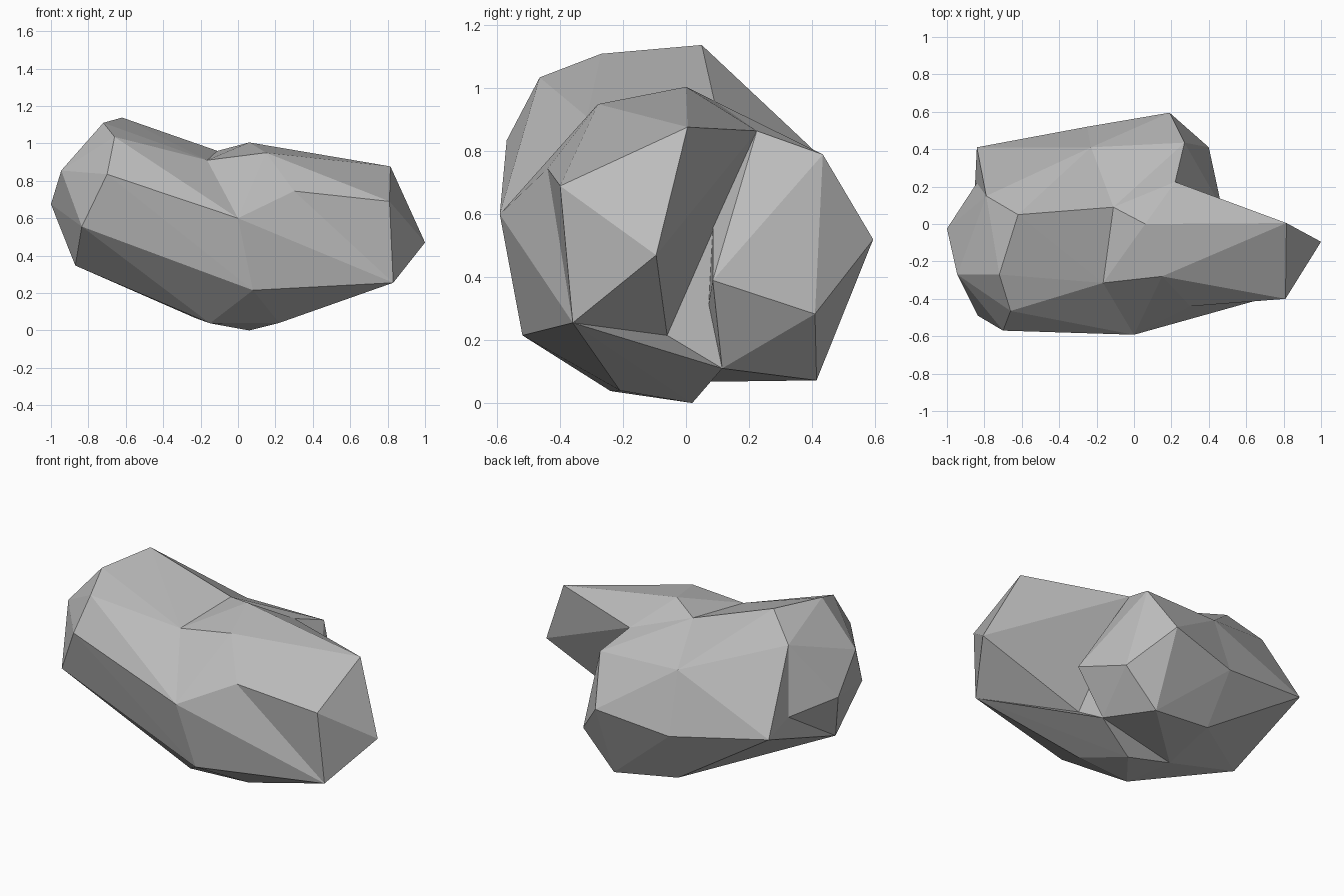
import bpy, bmesh
from mathutils import Vector

if "Cube" in bpy.data.objects:
    bpy.data.objects.remove(bpy.data.objects["Cube"])

stone = bpy.data.materials.new("stone grey")
stone.diffuse_color = (0.5, 0.5, 0.5, 1)
stone.use_nodes = True
stone.node_tree.nodes["Principled BSDF"].inputs["Base Color"].default_value = stone.diffuse_color

# Corners of the boulder, sorted by the lump they belong to
left = [(-.62, .05, 1.138), (-.72, -.27, 1.11), (-.66, -.465, 1.035), (-.70, -.57, .835),
        (-.945, -.27, .855), (-1, -.025, .675), (-.835, -.49, .555), (-.87, -.185, .347),
        (-.79, .15, 1.0), (-.84, .41, .54)]
right = [(.06, .02, 0), (.22, -.21, .04), (.83, -.36, .255), (.81, -.40, .69),
         (1, -.095, .47), (.815, .005, .877), (.15, -.28, .95), (.06, 0, 1.005)]
back = [(.27, .435, .79), (.19, .595, .52), (.40, .41, .283), (.19, .415, .072)]

# Corners in the creases where lumps meet
crease_all = [(-.11, .09, .96), (-.23, .03, .067)]
crease_left_right = [(-.165, -.315, .91), (0, -.592, .6), (.08, -.52, .215), (-.15, -.24, .038)]
crease_left_back = [(-.25, .52, .445), (-.23, .41, .80), (-.21, .375, .13)]
crease_right_back = [(.22, .225, .865), (.47, .085, .39), (.32, .115, .11)]


def lump(name, points, dents=()):
    """Convex faceted rock lump; each dent = (end, end, new midpoint) pushes one edge inwards."""
    bm = bmesh.new()
    for p in points:
        bm.verts.new(p)
    bmesh.ops.convex_hull(bm, input=bm.verts[:])
    loose = [v for v in bm.verts if not v.link_faces]
    bmesh.ops.delete(bm, geom=loose, context='VERTS')
    for dent in dents:
        a, b, mid = (Vector(p) for p in dent)
        for e in bm.edges[:]:
            ends = [v.co for v in e.verts]
            if any((c - a).length < 1e-4 for c in ends) and any((c - b).length < 1e-4 for c in ends):
                v = bmesh.utils.edge_split(e, e.verts[0], 0.5)[1]
                near = {w for x in v.link_edges for w in x.verts}
                for f in v.link_faces[:]:
                    tip = [w for w in f.verts if w not in near]
                    if len(tip) == 1:
                        bmesh.utils.face_split(f, v, tip[0])
                v.co = mid
                break
    bmesh.ops.recalc_face_normals(bm, faces=bm.faces[:])
    mesh = bpy.data.meshes.new(name)
    bm.to_mesh(mesh)
    bm.free()
    mesh.materials.append(stone)
    ob = bpy.data.objects.new(name, mesh)
    bpy.context.collection.objects.link(ob)
    return ob


# Boulder: three faceted lumps joined along their creases
lump("rock_left", left + crease_all + crease_left_right + crease_left_back,
     [(left[5], left[9], (-.84, .22, .605))])
lump("rock_right", right + crease_all + crease_left_right + crease_right_back,
     [(crease_left_right[1], right[3], (.30, -.44, .745)),
      (right[4], crease_right_back[2], (.345, -.06, .215))])
lump("rock_back", back + crease_all + crease_left_back + crease_right_back)
